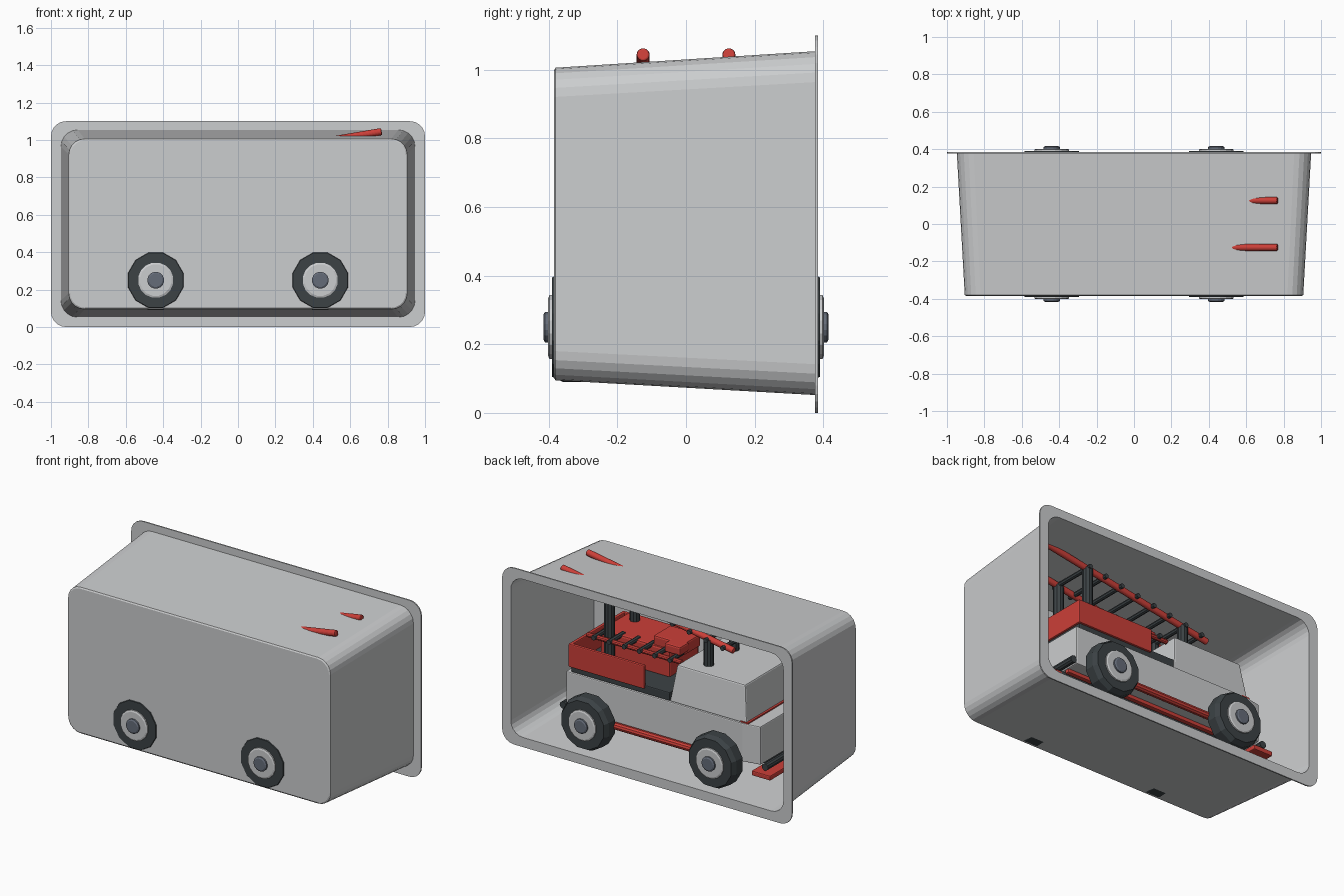
import bpy, bmesh, math
from mathutils import Vector

if "Cube" in bpy.data.objects:
    bpy.data.objects.remove(bpy.data.objects["Cube"])


def material(name, rgb):
    m = bpy.data.materials.new(name)
    m.diffuse_color = (*rgb, 1)
    m.use_nodes = True
    m.node_tree.nodes["Principled BSDF"].inputs["Base Color"].default_value = m.diffuse_color
    return m


GRAY = material("light gray", (0.60, 0.61, 0.62))
RED = material("red", (0.60, 0.05, 0.04))
DARK = material("charcoal", (0.045, 0.055, 0.06))
SLATE = material("slate", (0.13, 0.15, 0.19))


def finish(name, bm, mat, bevel=0):
    bmesh.ops.recalc_face_normals(bm, faces=bm.faces)
    me = bpy.data.meshes.new(name)
    bm.to_mesh(me)
    bm.free()
    me.materials.append(mat)
    ob = bpy.data.objects.new(name, me)
    bpy.context.collection.objects.link(ob)
    if bevel:
        b = ob.modifiers.new("bevel", 'BEVEL')
        b.width, b.segments = bevel, 2
    return ob


def loft(name, rings, mat, bevel=0):
    """Skin a list of equal-length point rings and cap both ends."""
    bm = bmesh.new()
    rows = [[bm.verts.new(p) for p in r] for r in rings]
    n = len(rows[0])
    for a, b in zip(rows, rows[1:]):
        for i in range(n):
            j = (i + 1) % n
            bm.faces.new((a[i], a[j], b[j], b[i]))
    bm.faces.new(rows[0])
    bm.faces.new(rows[-1])
    return finish(name, bm, mat, bevel)


def box(name, x, y, z, mat, bevel=0.006):
    rings = [[(x[0], y[0], h), (x[1], y[0], h), (x[1], y[1], h), (x[0], y[1], h)] for h in z]
    return loft(name, rings, mat, bevel)


def rod(name, a, b, r, mat, sides=10, bevel=0):
    a, b = Vector(a), Vector(b)
    q = (b - a).to_track_quat('Z', 'Y')
    ring = [q @ Vector((r * math.cos(2 * math.pi * i / sides), r * math.sin(2 * math.pi * i / sides), 0))
            for i in range(sides)]
    return loft(name, [[p + v for v in ring] for p in (a, b)], mat, bevel)


def rounded_ring(y, hx, z0, z1, r, seg=5):
    pts = []
    for k, (cx, cz) in enumerate([(hx - r, z1 - r), (r - hx, z1 - r), (r - hx, z0 + r), (hx - r, z0 + r)]):
        for i in range(seg + 1):
            t = math.pi / 2 * (k + i / seg)
            pts.append((cx + r * math.cos(t), y, cz + r * math.sin(t)))
    return pts


# Tapered tray: closed front wall, open back with a flat flange
loft("display_tray", [rounded_ring(*v) for v in (
    (-0.385, 0.897, 0.102, 0.998, 0.08),
    (-0.380, 0.905, 0.095, 1.006, 0.085),
    (0.376, 0.947, 0.052, 1.054, 0.09),
    (0.376, 1.0, 0.0, 1.1, 0.08),
    (0.384, 1.0, 0.0, 1.1, 0.08),
    (0.384, 0.940, 0.060, 1.046, 0.083),
    (-0.374, 0.897, 0.104, 0.997, 0.077))], GRAY)


# Wheels: twelve-sided tyre, hub plate and cap
def disc(y, r, x, n=12):
    return [(x + r * math.cos(2 * math.pi * (i + 0.5) / n), y, 0.25 + r * math.sin(2 * math.pi * (i + 0.5) / n))
            for i in range(n)]


for x in (-0.44, 0.44):
    for s in (-1, 1):
        loft("tyre", [disc(s * y, r, x) for y, r in
                      ((0.28, 0.14), (0.30, 0.165), (0.36, 0.165), (0.39, 0.15))], DARK)
        loft("wheel_hub", [disc(s * y, r, x, 16) for y, r in
                           ((0.385, 0.095), (0.398, 0.095), (0.402, 0.085))], GRAY)
        loft("hub_cap", [disc(s * y, r, x, 16) for y, r in
                         ((0.395, 0.045), (0.411, 0.045), (0.416, 0.036))], SLATE)
    rod("axle", (x, -0.3, 0.25), (x, 0.3, 0.25), 0.035, DARK)

# Lower body with a narrowed nose
plan = [(0.64, -0.27), (0.64, 0.27), (-0.58, 0.27), (-0.69, 0.25), (-0.69, -0.25), (-0.58, -0.27)]
loft("body", [[(x, y, z) for x, y in plan] for z in (0.25, 0.488)], GRAY, 0.006)
box("chassis", (-0.66, 0.66), (-0.15, 0.15), (0.21, 0.255), DARK)

# Cab with slightly leaning sides
loft("cab", [[(a, -w, z), (b, -w, z), (b, w, z), (a, w, z)] for a, b, w, z in
             ((-0.60, -0.07, 0.26, 0.485), (-0.57, -0.10, 0.23, 0.71))], GRAY, 0.008)
box("cab_trim", (-0.612, -0.56), (-0.262, 0.262), (0.486, 0.496), RED, 0)

# Cargo bed
box("bed_floor", (-0.07, 0.61), (-0.26, 0.26), (0.487, 0.54), DARK)
box("bed_tail", (0.60, 0.622), (-0.27, 0.27), (0.52, 0.665), RED)
for s in (-1, 1):
    box("bed_side", (0.10, 0.622), sorted((s * 0.25, s * 0.272)), (0.52, 0.665), RED)
box("equipment_box", (0.05, 0.53), (-0.2, 0.09), (0.53, 0.71), RED, 0.012)
box("equipment_lid", (-0.04, 0.17), (-0.09, 0.08), (0.69, 0.765), RED, 0.01)
box("equipment_latch", (-0.05, 0.06), (0.04, 0.13), (0.71, 0.765), RED, 0.01)

# Side rack rail with short crossbars
rod("rack_rail", (0.56, 0.17, 0.70), (-0.09, 0.17, 0.70), 0.015, RED)
for i in range(6):
    x = 0.50 - 0.105 * i
    rod("rack_bar", (x, 0.05, 0.705), (x, 0.20, 0.705), 0.015, DARK, 8)


# Raised ladder: two rails on posts, joined by rungs
def ladder_z(x):
    return 1.045 + 0.17 * (x - 0.77)


for y in (-0.125, 0.125):
    rod("ladder_rail", (-0.42, y, ladder_z(-0.42)), (0.768, y, ladder_z(0.768)), 0.02, RED, 10, 0.006)
    rod("rear_post", (0.44, y, 0.53), (0.44, y, ladder_z(0.44)), 0.03, DARK)
    rod("front_post", (-0.245, y, 0.70), (-0.245, y, ladder_z(-0.245)), 0.03, DARK)
for i in range(8):
    x = -0.36 + 0.115 * i
    rod("ladder_rung", (x, -0.16, ladder_z(x)), (x, 0.16, ladder_z(x)), 0.014, DARK, 8)

# Sills, bumpers and skid plate
for s in (-1, 1):
    rod("side_sill", (0.33, s * 0.29, 0.25), (-0.33, s * 0.29, 0.25), 0.022, RED)
    box("frame_rail", (-0.64, 0.64), sorted((s * 0.17, s * 0.2)), (0.225, 0.25), RED)
box("skid_plate", (-0.77, -0.64), (-0.27, 0.27), (0.18, 0.21), RED)
rod("front_bumper", (-0.72, -0.25, 0.245), (-0.72, 0.25, 0.245), 0.022, DARK)
rod("rear_bumper", (0.66, -0.27, 0.27), (0.66, 0.27, 0.27), 0.022, DARK)
box("rear_step", (0.64, 0.70), (-0.15, 0.15), (0.225, 0.25), RED)
